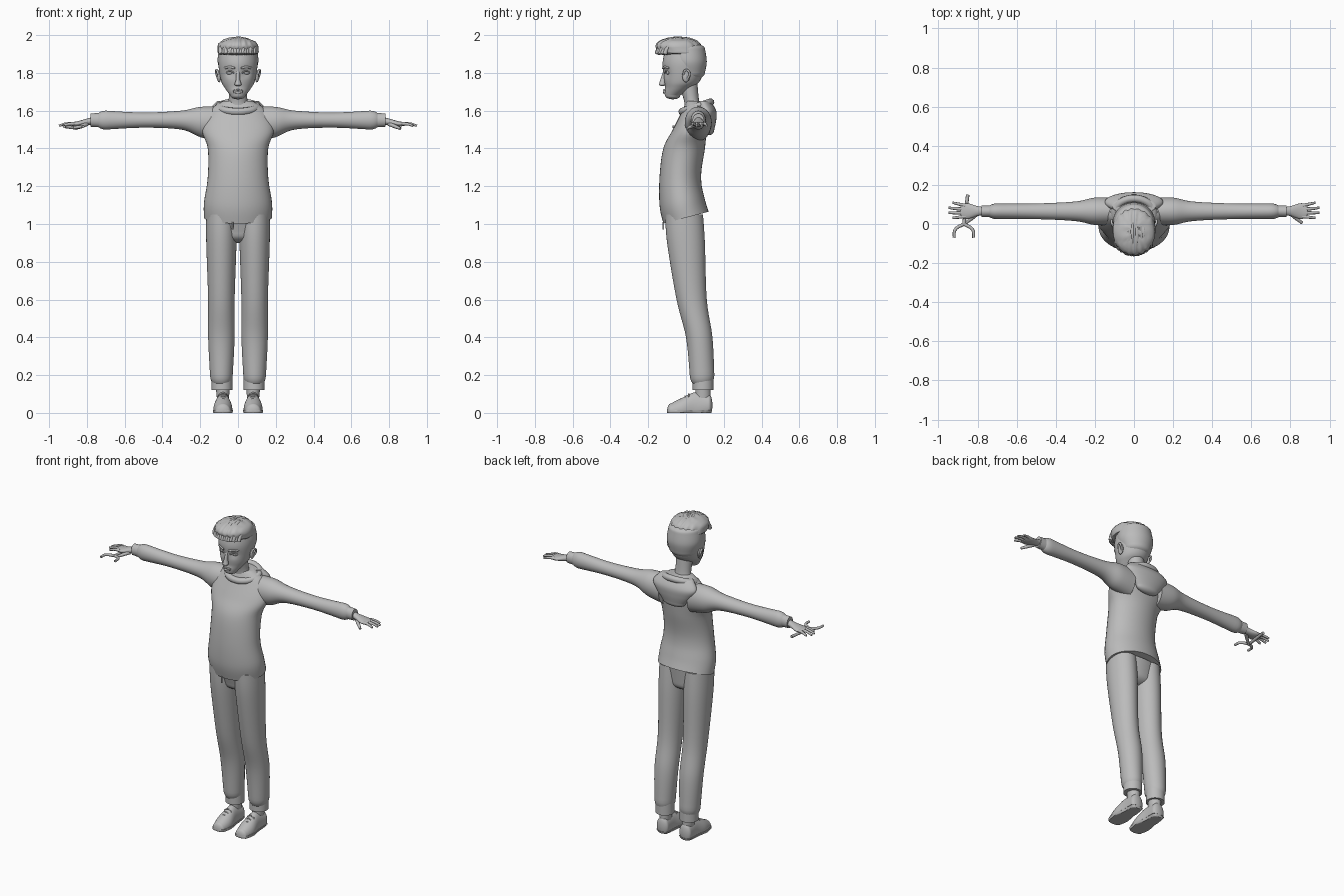
import bpy
import bmesh
import math
import random
from mathutils import Vector

random.seed(4)
cube = bpy.data.objects.get("Cube")
if cube:
    bpy.data.objects.remove(cube, do_unlink=True)

# One plain colour for the whole figure
grey = bpy.data.materials.new("plain grey")
grey.use_nodes = True
tone = (.5, .5, .5, 1)
grey.diffuse_color = tone
grey.node_tree.nodes["Principled BSDF"].inputs["Base Color"].default_value = tone


def finish(name, mesh):
    """Link a mesh as a smooth, sharp-edged grey part."""
    mesh.materials.clear()
    mesh.materials.append(grey)
    for face in mesh.polygons:
        face.use_smooth = True
    mesh.set_sharp_from_angle(angle=math.radians(50))
    part = bpy.data.objects.new(name, mesh)
    bpy.context.collection.objects.link(part)


def finish_bmesh(name, bm):
    """Turn a bmesh into a finished part."""
    bmesh.ops.recalc_face_normals(bm, faces=bm.faces)
    mesh = bpy.data.meshes.new(name)
    bm.to_mesh(mesh)
    bm.free()
    finish(name, mesh)


def resample(rings, steps=6):
    """Smooth spline through the ring settings."""
    rows = [Vector(ring) for ring in rings]
    rows = [rows[0]] + rows + [rows[-1]]
    smooth = []
    for before, start, end, after in zip(rows, rows[1:], rows[2:], rows[3:]):
        for step in range(steps):
            t = step / steps
            leave, arrive = (end - before) / 2, (after - start) / 2
            bend = (end - start) * 3 - leave * 2 - arrive
            twist = (start - end) * 2 + leave + arrive
            smooth.append(start + leave * t + bend * t * t + twist * t ** 3)
    return smooth + [rows[-1]]


def dome(ring, height, steps=6):
    """Rings that round off an open end."""
    position, centre, wide, deep = ring
    caps = []
    for step in range(1, steps + 1):
        angle = math.pi / 2 * step / steps
        shrink = max(math.cos(angle), .02)
        caps.append((position + height * math.sin(angle), centre, wide * shrink, deep * shrink))
    return caps


def loft(name, axis, rings, offset=0, side=1, start_dome=0, end_dome=0, shape=None, segments=40):
    """Skin ellipses given as position, centre and two radii along an axis."""
    rows = resample(rings)
    if start_dome:
        rows = dome(rows[0], start_dome)[::-1] + rows
    if end_dome:
        rows = rows + dome(rows[-1], end_dome)
    bm = bmesh.new()
    loops = []
    for position, centre, wide, deep in rows:
        loop = []
        for index in range(segments):
            angle = math.tau * index / segments
            place = [offset + wide * math.cos(angle), centre + deep * math.sin(angle)]
            place.insert("xyz".index(axis), position)
            co = Vector(place)
            if shape:
                shape(co)
            co.x *= side
            loop.append(bm.verts.new(co))
        loops.append(loop)
    for low, high in zip(loops, loops[1:]):
        for index in range(segments):
            bm.faces.new((low[index - 1], low[index], high[index], high[index - 1]))
    bm.faces.new(loops[0])
    bm.faces.new(loops[-1])
    finish_bmesh(name, bm)


def tube(name, points, radius, side=1, tip=1, closed=False):
    """Round tube through points, tapering to the tip."""
    curve = bpy.data.curves.new(name, "CURVE")
    curve.dimensions = "3D"
    curve.bevel_depth = radius
    curve.bevel_resolution = 3
    curve.resolution_u = 6
    curve.use_fill_caps = True
    spline = curve.splines.new("BEZIER")
    spline.bezier_points.add(len(points) - 1)
    spline.use_cyclic_u = closed
    for index, (knot, (x, y, z)) in enumerate(zip(spline.bezier_points, points)):
        knot.co = (x * side, y, z)
        knot.handle_left_type = knot.handle_right_type = "AUTO"
        knot.radius = 1 + (tip - 1) * index / (len(points) - 1)
    helper = bpy.data.objects.new(name, curve)
    bpy.context.collection.objects.link(helper)
    graph = bpy.context.evaluated_depsgraph_get()
    mesh = bpy.data.meshes.new_from_object(helper.evaluated_get(graph))
    bpy.data.objects.remove(helper, do_unlink=True)
    finish(name, mesh)


def face_arc(name, x, y, z, half, bow, radius, side=1):
    """Bowed strip that follows the curve of the face."""
    points = []
    for step in (-1, 0, 1):
        across = x + half * step
        points.append((across, y + 7 * across ** 2, z + bow * (1 - abs(step))))
    tube(name, points, radius, side)


def ball(name, centre, radii, side):
    """Ellipsoid."""
    bm = bmesh.new()
    bmesh.ops.create_uvsphere(bm, u_segments=20, v_segments=12, radius=1)
    for vert in bm.verts:
        vert.co = Vector(c + r * q for c, r, q in zip(centre, radii, vert.co))
        vert.co.x *= side
    finish_bmesh(name, bm)


def raise_hem(co):
    """Lift the hoodie hem toward the back."""
    if co.z < 1.2:
        co.z += (co.y + .13) * (1.2 - co.z) * 1.3


def flatten_sole(co):
    """Press the shoe flat on the ground."""
    co.z = max(co.z, 0)


def flatten_slab(co):
    """Press the shoe shape into a thin, slightly wider sole."""
    co.z = min(max(co.z, 0), .015)
    co.x += (co.x - .08) * .07


def carve_face(co):
    """Hollow the eye sockets and push out the mouth."""
    if co.y < -.03:
        socket = math.hypot((abs(co.x) - .042) / .026, (co.z - 1.8) / .02)
        mouth = math.hypot(co.x / .03, (co.z - 1.7) / .015)
        co.y += .014 * math.exp(-socket ** 2) - .006 * math.exp(-mouth ** 2)


def groove_hair(co):
    """Comb grooves into the hair from front to back."""
    co.z += .003 * math.sin(co.x * 230)
    co.y += .003 * math.sin(co.x * 190 + co.z * 60)


# Hoodie body, lowered hood and rolled collar
loft("hoodie_body", "z", [
    (1, 0, .18, .12), (1.1, -.02, .18, .12), (1.25, -.03, .16, .11), (1.4, -.01, .16, .11),
    (1.5, .02, .19, .09), (1.6, .05, .15, .07), (1.65, .05, .08, .05)], shape=raise_hem)
loft("hood", "z", [(1.5, .12, .08, .03), (1.55, .12, .12, .04), (1.6, .11, .15, .05),
                   (1.65, .09, .11, .04)], start_dome=-.03)
ring = [math.tau * step / 12 for step in range(12)]
tube("hood_collar", [(.1 * math.cos(a), .055 + .075 * math.sin(a), 1.62 + .025 * math.sin(a))
                     for a in ring], .02, closed=True)
tube("drawstring", [(-.03, -.12, 1.01), (-.03, -.12, .97)], .005)

# Trouser seat
loft("trouser_seat", "z", [(.95, 0, .14, .08), (1.05, -.01, .16, .1)], start_dome=-.05)

# Paired limbs
shoe = [(.12, .04, .04, .06), (.05, .03, .04, .08), (-.02, .02, .05, .06), (-.08, .01, .04, .04)]
for side, word in ((1, "left"), (-1, "right")):
    loft(word + "_sleeve", "x", [
        (.1, 1.53, .07, .09), (.2, 1.54, .07, .08), (.3, 1.55, .05, .05), (.5, 1.55, .04, .04),
        (.7, 1.55, .04, .05)], .065, side, end_dome=.06)
    loft(word + "_cuff", "x", [(.7, 1.55, .03, .04), (.78, 1.55, .03, .035)], .065, side)
    loft(word + "_trouser_leg", "z", [
        (1.05, -.01, .08, .1), (.9, 0, .08, .1), (.6, .03, .07, .08), (.4, .07, .07, .07),
        (.2, .085, .06, .065)], .088, side, end_dome=-.07)
    loft(word + "_trouser_cuff", "z", [(.12, .09, .055, .055), (.2, .09, .055, .055)], .085, side)
    loft(word + "_ankle", "z", [(.06, .09, .03, .04), (.16, .09, .04, .04)], .08, side)
    loft(word + "_shoe", "y", shoe, .08, side, .02, -.02, flatten_sole)
    loft(word + "_sole", "y", shoe, .08, side, .02, -.02, flatten_slab)
    for row in range(3):
        y, z = .015 - row * .02, .1 - row * .012
        tube(word + "_lace", [(.055, y, z - .015), (.08, y, z), (.105, y, z - .015)], .004, side)

    # Hand with four fingers and a thumb
    loft(word + "_palm", "x", [
        (.76, 1.55, .02, .02), (.8, 1.54, .025, .018), (.85, 1.53, .04, .014),
        (.88, 1.53, .035, .01)], .066, side, end_dome=.01)
    for finger in range(4):
        spread = finger - 1.5
        reach = .95 - .01 * spread ** 2
        tube(word + "_finger", [
            (.86, .066 + .018 * spread, 1.53), (reach - .035, .068 + .022 * spread, 1.53),
            (reach, .07 + .026 * spread, 1.52)], .01, side, tip=.6)
    tube(word + "_thumb", [(.8, .055, 1.53), (.835, .025, 1.515), (.86, .005, 1.505)],
         .012, side, tip=.6)

    # Eyes, brows and ears
    ball(word + "_eye", (.042, -.09, 1.8), (.019, .014, .011), side)
    face_arc(word + "_eyelid", .042, -.116, 1.8, .02, .01, .004, side)
    face_arc(word + "_brow", .044, -.124, 1.825, .027, .006, .006, side)
    ball(word + "_ear", (.1, 0, 1.783), (.011, .02, .033), side)
    tube(word + "_ear_rim", [(.104, -.015, 1.79), (.113, 0, 1.815), (.115, .018, 1.8),
                             (.1, 0, 1.755)], .006, side)

# Forked stick in the right hand
grip = (-.87, 0, 1.51)
tube("stick_handle", [(-.85, .15, 1.51), grip], .009)
for reach in (-.05, .05):
    elbow = (grip[0] + reach * .9, -.03, 1.515)
    tube("stick_fork", [grip, elbow, (grip[0] + reach, -.07, 1.515)], .009, tip=.8)

# Neck, head, nose and mouth
loft("neck", "z", [(1.6, .04, .07, .05), (1.65, .03, .05, .04), (1.75, .01, .05, .05)])
loft("head", "z", [
    (1.68, -.07, .04, .04), (1.72, -.04, .07, .07), (1.76, -.02, .09, .095),
    (1.85, -.01, .104, .114), (1.92, -.01, .095, .1)],
    start_dome=-.02, end_dome=.05, shape=carve_face, segments=80)
loft("nose", "z", [(1.74, -.125, .018, .018), (1.77, -.12, .01, .014), (1.81, -.11, .01, .01)],
     start_dome=-.01)
face_arc("upper_lip", 0, -.117, 1.705, .026, .004, .005)
face_arc("lower_lip", 0, -.117, 1.7, .022, -.004, .006)

# Short hair on the sides and long hair swept back on top
loft("short_hair", "z", [(1.8, .02, .09, .08), (1.86, .01, .108, .1), (1.93, 0, .1, .1)],
     start_dome=-.04, end_dome=.03)
loft("top_hair", "z", [(1.91, -.03, .11, .12), (1.94, -.04, .108, .12)],
     start_dome=-.02, end_dome=.05, shape=groove_hair, segments=80)
for lock in range(-7, 8):
    across = lock / 8
    shrink = math.sqrt(1 - .8 * across ** 2)
    path = []
    for step in range(5):
        angle = math.pi * step / 5
        path.append((.1 * across + random.uniform(-.006, .006),
                     -.04 - .115 * shrink * math.cos(angle),
                     1.9 + .085 * shrink * math.sin(angle)))
    tube("hair_lock", path, .012, tip=.4)
